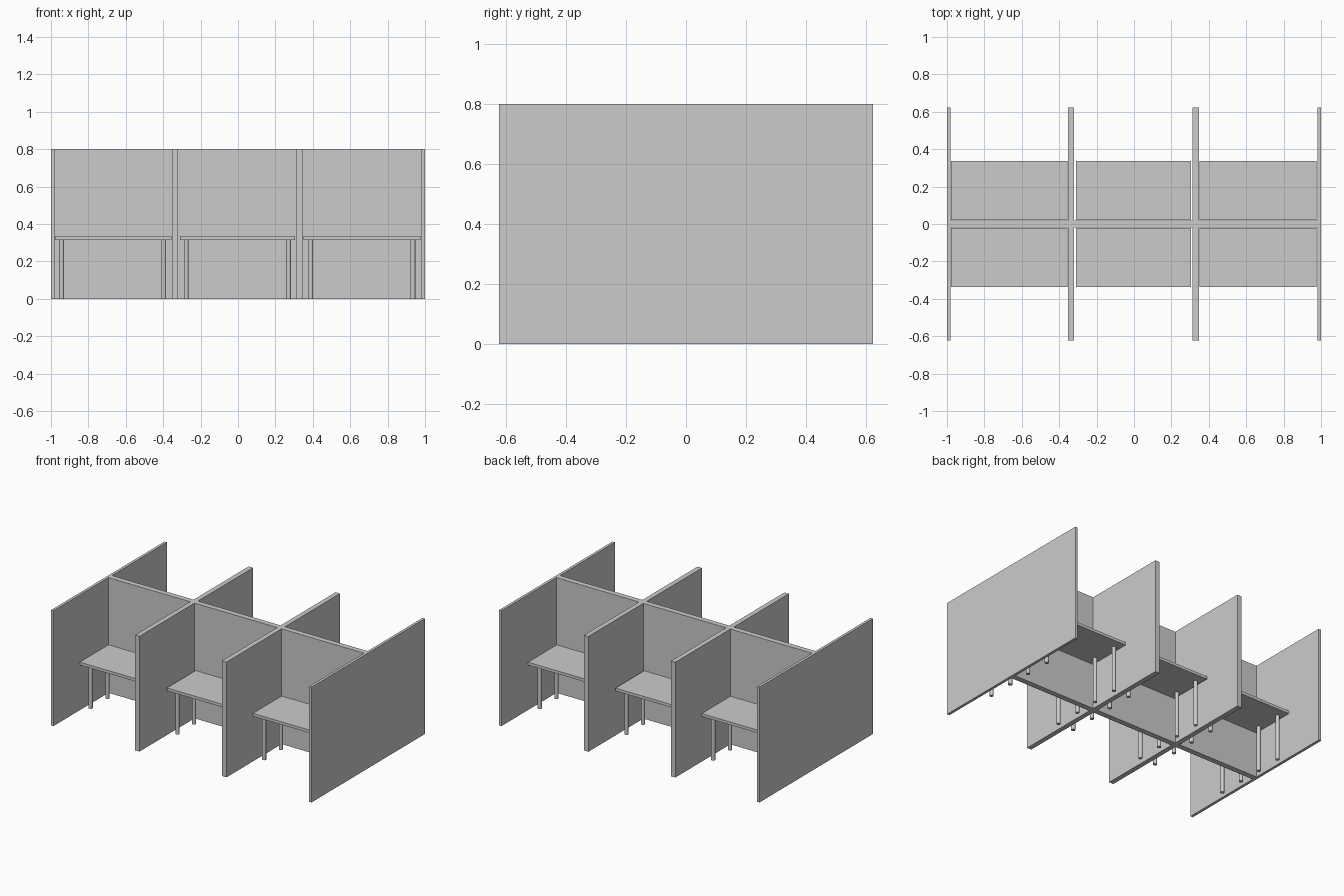
import bpy

if "Cube" in bpy.data.objects:
    bpy.data.objects.remove(bpy.data.objects["Cube"])


def box(name, x0, x1, y0, y1, z0, z1):
    bpy.ops.mesh.primitive_cube_add(size=1, location=((x0 + x1) / 2, (y0 + y1) / 2, (z0 + z1) / 2))
    ob = bpy.context.object
    ob.name = name
    ob.scale = (x1 - x0, y1 - y0, z1 - z0)
    bpy.ops.object.transform_apply(location=False, rotation=False, scale=True)
    return ob


def leg(name, x, y, height, radius=0.013):
    bpy.ops.mesh.primitive_cylinder_add(vertices=16, radius=radius, depth=height,
                                        location=(x, y, height / 2))
    bpy.context.object.name = name
    bpy.ops.object.shade_smooth_by_angle()


WALL_H = 0.8
HALF_DEPTH = 0.622
SPINE = 0.019          # half thickness of the long middle wall
TOP_Z0, TOP_Z1 = 0.315, 0.335

# Cross partitions: thin at the ends, thicker between the bays
for name, x0, x1 in (("end_panel_left", -1.0, -0.981),
                     ("divider_left", -0.354, -0.320),
                     ("divider_right", 0.314, 0.348),
                     ("end_panel_right", 0.981, 1.0)):
    box(name, x0, x1, -HALF_DEPTH, HALF_DEPTH, 0, WALL_H)

# Long middle wall
box("middle_wall", -0.981, 0.981, -SPINE, SPINE, 0, WALL_H)

# Six desks: (top left, top right, left leg, right leg) for each bay, both sides
bays = ((-0.979, -0.356, -0.943, -0.397),
        (-0.311, 0.306, -0.277, 0.270),
        (0.350, 0.977, 0.389, 0.935))
for side, s in (("front", -1), ("back", 1)):
    for i, (x0, x1, lx0, lx1) in enumerate(bays, 1):
        ys = sorted((s * 0.021, s * 0.336))
        box(f"desk_top_{side}_{i}", x0, x1, ys[0], ys[1], TOP_Z0, TOP_Z1)
        for lx in (lx0, lx1):
            for ly in (0.086, 0.268):
                leg(f"desk_leg_{side}_{i}", lx, s * ly, TOP_Z0)
